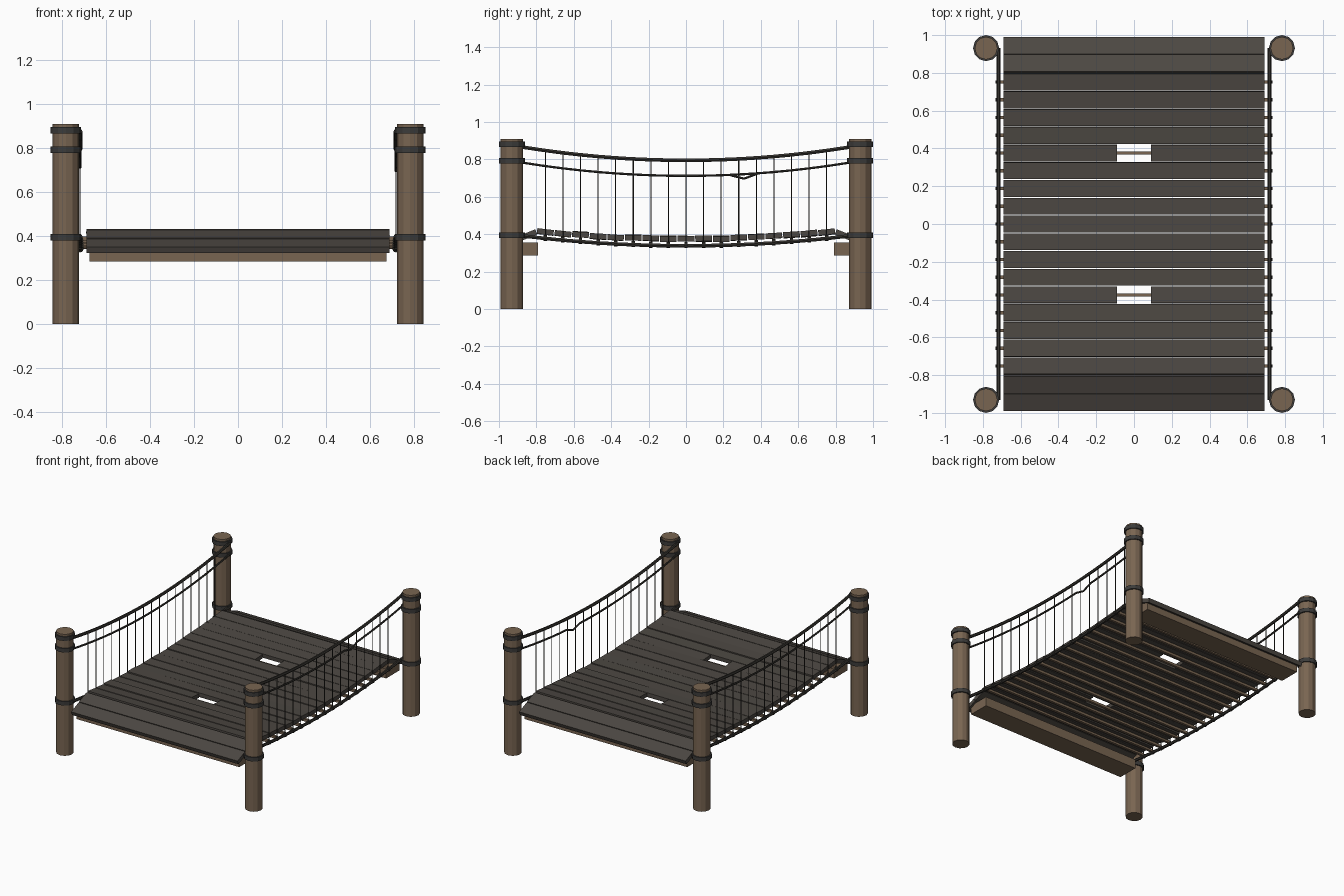
import bpy, math, random
from mathutils import Vector, Euler

if "Cube" in bpy.data.objects:
    bpy.data.objects.remove(bpy.data.objects["Cube"])
random.seed(4)

def material(name, rgb):
    m = bpy.data.materials.new(name)
    m.diffuse_color = (*rgb, 1)
    m.use_nodes = True
    m.node_tree.nodes["Principled BSDF"].inputs["Base Color"].default_value = m.diffuse_color
    return m

WOOD = material("brown_wood", (0.19, 0.13, 0.083))
PLANK = material("weathered_plank", (0.073, 0.064, 0.055))
BAND = material("dark_band", (0.045, 0.044, 0.042))
ROPE = material("dark_rope", (0.036, 0.033, 0.028))

def finish(name, mat):
    o = bpy.context.object
    o.name = name
    o.data.materials.clear()
    o.data.materials.append(mat)
    return o

def box(name, loc, size, mat, rot=(0, 0, 0)):
    bpy.ops.mesh.primitive_cube_add(size=1, location=loc, rotation=rot)
    o = finish(name, mat)
    o.scale = size
    return o

def cylinder(name, loc, r, depth, mat, sides=12, rot=(0, 0, 0)):
    bpy.ops.mesh.primitive_cylinder_add(vertices=sides, radius=r, depth=depth, location=loc, rotation=rot)
    return finish(name, mat)

def tube(name, pts, r, mat):
    cu = bpy.data.curves.new(name, 'CURVE')
    cu.dimensions = '3D'
    cu.bevel_depth, cu.bevel_resolution, cu.use_fill_caps = r, 1, True
    s = cu.splines.new('POLY')
    s.points.add(len(pts) - 1)
    for p, q in zip(s.points, pts):
        p.co = (*q, 1)
    o = bpy.data.objects.new(name, cu)
    bpy.context.collection.objects.link(o)
    bpy.ops.object.select_all(action='DESELECT')
    o.select_set(True)
    bpy.context.view_layer.objects.active = o
    bpy.ops.object.convert(target='MESH')
    finish(name, mat)
    for f in bpy.context.object.data.polygons:
        f.use_smooth = False

def sag(y, low, rise):
    return low + rise * (y / 0.93) ** 2

TOP, MID, DECK = (0.795, 0.08), (0.712, 0.08), (0.338, 0.06)
PX, PY, RX, PITCH = 0.783, 0.931, 0.718, 0.094

# corner posts with bands
for sx in (-1, 1):
    for sy in (-1, 1):
        cylinder("post", (sx * PX, sy * PY, 0.455), 0.06, 0.91, WOOD)
        for z in (0.88, 0.793, 0.395):
            cylinder("post_band", (sx * PX, sy * PY, z), 0.069, 0.03, BAND)

# end sill beams
for sy in (-1, 1):
    box("sill_beam", (0, sy * 0.87, 0.32), (1.35, 0.16, 0.07), WOOD)

# sagging ropes; the right middle rope has a frayed dip
for sx in (-1, 1):
    for name, (low, rise), r in (("handrail_rope", TOP, 0.011), ("middle_rope", MID, 0.007), ("deck_rope", DECK, 0.011)):
        pts = []
        for k in range(-12, 13):
            y = k * PY / 12
            dip = 0.024 if (name == "middle_rope" and sx > 0 and k == 4) else 0
            pts.append((sx * RX, y, sag(y, low, rise) - dip))
        tube(name, pts, r, ROPE)

# hangers, knots and cross bars
for i in range(-8, 9):
    y = i * PITCH
    zt, zd = sag(y, *TOP), sag(y, *DECK)
    for sx in (-1, 1):
        cylinder("hanger", (sx * RX, y, (zt + zd) / 2), 0.003, zt - zd, ROPE, 6)
        cylinder("rope_knot", (sx * RX, y, zd + 0.003), 0.016, 0.018, ROPE, 8, (math.pi / 2, 0, 0))
    box("cross_bar", (0, y, zd + 0.012), (1.425, 0.018, 0.018), WOOD)

# deck planks, two of them broken in the middle
for i in range(-8, 9):
    y = i * PITCH
    z = sag(y, *DECK) + 0.036 + random.uniform(-0.003, 0.003)
    rot = (math.atan(0.13 * y) + random.uniform(-0.03, 0.03), random.uniform(-0.004, 0.004), 0)
    if abs(i) == 4:
        for sx in (-1, 1):
            box("broken_plank", (sx * 0.39, y, z), (0.6, 0.087, 0.03), PLANK, rot)
    else:
        box("plank", (0, y, z), (1.38, 0.089, 0.03), PLANK, rot)

# sloping end planks
for sy in (-1, 1):
    for i in (9, 10):
        y = i * PITCH
        z = 0.394 - (y - 0.846) * 0.42
        box("ramp_plank", (0, sy * y, z), (1.38, 0.098, 0.03), PLANK, (-sy * math.atan(0.4), 0, 0))
